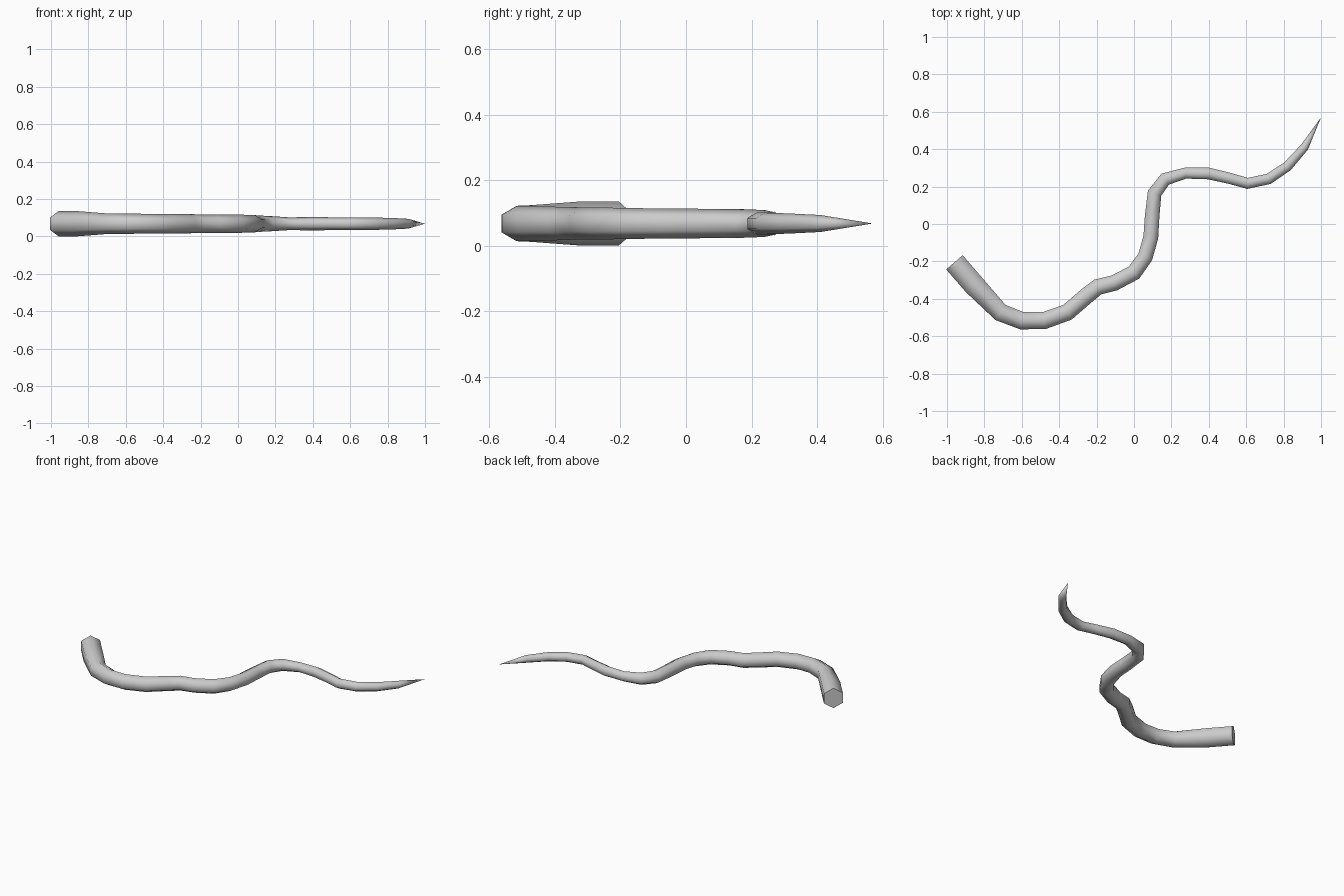
import bpy, bmesh, math
from mathutils import Vector

if "Cube" in bpy.data.objects:
    bpy.data.objects.remove(bpy.data.objects["Cube"])

SIDES = 6
Z = 0.068

# Centre line seen from above, with the tube radius: x, y, r
path = [
    (-0.96, -0.205, 0.067), (-0.855, -0.326, 0.067), (-0.714, -0.473, 0.056),
    (-0.60, -0.517, 0.054), (-0.482, -0.517, 0.053), (-0.356, -0.472, 0.052),
    (-0.255, -0.385, 0.051), (-0.194, -0.337, 0.050), (-0.105, -0.315, 0.049),
    (0.0, -0.26, 0.049), (0.06, -0.176, 0.047), (0.09, -0.07, 0.046),
    (0.097, 0.043, 0.045), (0.11, 0.165, 0.044), (0.167, 0.24, 0.041),
    (0.275, 0.272, 0.034), (0.40, 0.27, 0.036), (0.515, 0.243, 0.034),
    (0.607, 0.217, 0.034), (0.72, 0.241, 0.033), (0.82, 0.308, 0.031),
    (0.911, 0.41, 0.026),
]
tip = Vector((1.0, 0.57, Z))

bm = bmesh.new()
points = [Vector((x, y, Z)) for x, y, r in path] + [tip]

# Hexagonal rings, each turned to the local direction of the path
rings = []
for i, (x, y, r) in enumerate(path):
    after = (points[i + 1] - points[i]).normalized()
    before = (points[i] - points[i - 1]).normalized() if i else after
    t = (before + after).normalized()
    side = Vector((t.y, -t.x, 0))
    ring = []
    for k in range(SIDES):
        a = 2 * math.pi * k / SIDES
        ring.append(bm.verts.new(points[i] + side * r * math.sin(a) + Vector((0, 0, r * math.cos(a)))))
    rings.append(ring)

# Tube walls, pointed tip and flat root cap
for a, b in zip(rings, rings[1:]):
    for k in range(SIDES):
        n = (k + 1) % SIDES
        bm.faces.new((a[k], a[n], b[n], b[k]))
end = bm.verts.new(tip)
for k in range(SIDES):
    bm.faces.new((rings[-1][k], rings[-1][(k + 1) % SIDES], end))
bm.faces.new(rings[0])
bmesh.ops.recalc_face_normals(bm, faces=bm.faces)

mesh = bpy.data.meshes.new("tentacle")
bm.to_mesh(mesh)
bm.free()
tentacle = bpy.data.objects.new("tentacle", mesh)
bpy.context.collection.objects.link(tentacle)

# Smooth skin with a sharp root edge
bpy.context.view_layer.objects.active = tentacle
tentacle.select_set(True)
bpy.ops.object.shade_smooth_by_angle(angle=math.radians(70))
